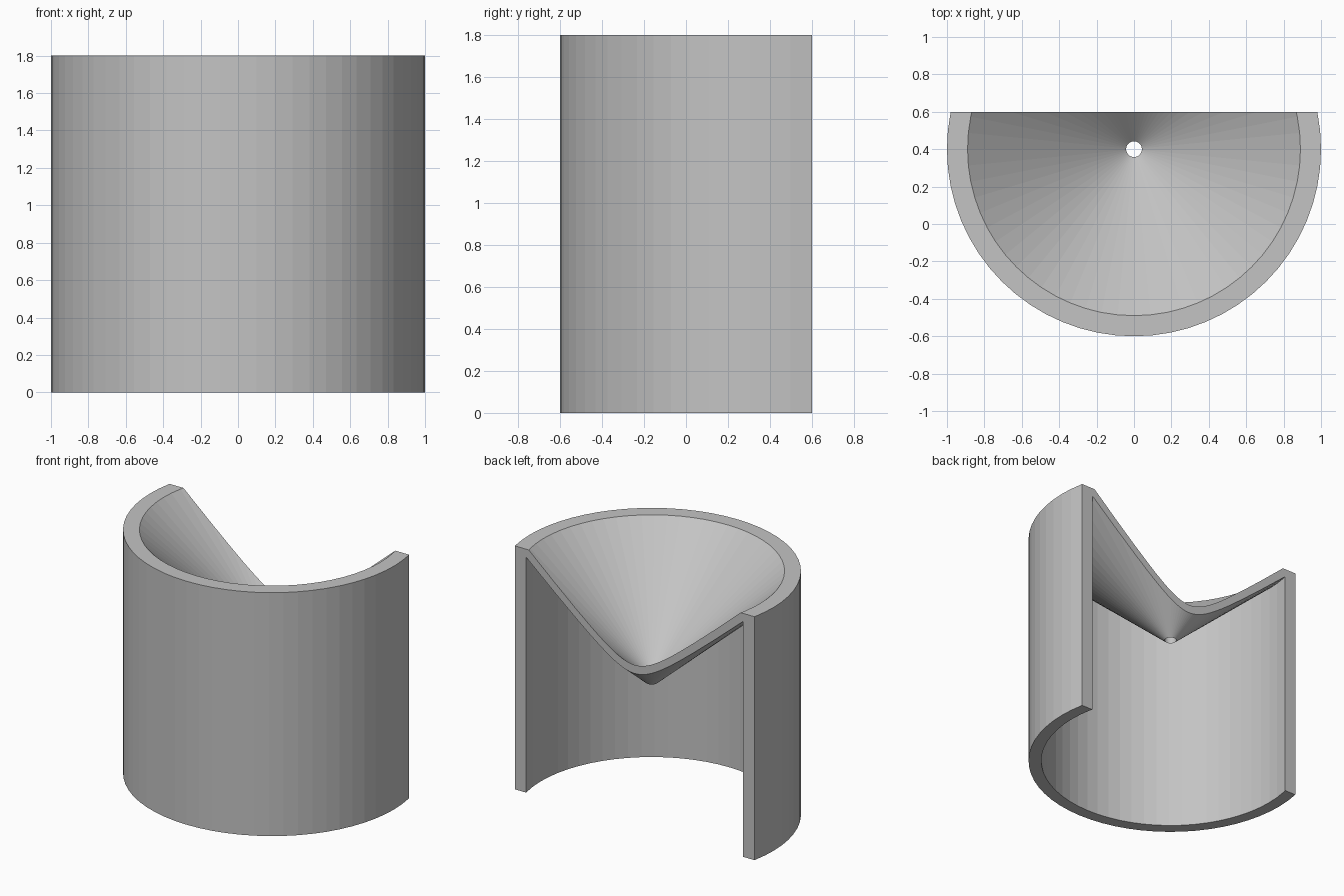
import bpy, bmesh, math
from mathutils import Vector

cube = bpy.data.objects.get("Cube")
if cube:
    bpy.data.objects.remove(cube, do_unlink=True)

SEGMENTS = 64
AXIS = Vector((0, 0.4, 0))
BACK_Y = 0.6

# Plain grey material
grey = bpy.data.materials.new("plain_grey")
grey.use_nodes = True
colour = (0.55, 0.55, 0.55, 1)
grey.diffuse_color = colour
grey.node_tree.nodes["Principled BSDF"].inputs["Base Color"].default_value = colour

# Wall and funnel cross-section as (radius, height)
profile = [
    (1.0, 0), (1.0, 1.8),        # outer wall
    (0.89, 1.8), (0.042, 1.04),  # funnel top side
    (0.042, 0.98),               # drain hole
    (0.91, 1.74), (0.91, 0),     # funnel underside and inner wall
]

# Revolve the section around the upright axis
bm = bmesh.new()
rings = []
for i in range(SEGMENTS):
    a = math.tau * i / SEGMENTS
    rings.append([bm.verts.new(AXIS + Vector((r * math.cos(a), r * math.sin(a), z)))
                  for r, z in profile])
for i, ring in enumerate(rings):
    following = rings[(i + 1) % SEGMENTS]
    for j in range(len(profile)):
        k = (j + 1) % len(profile)
        bm.faces.new((ring[j], following[j], following[k], ring[k]))

# Slice off the back and close the cut
bmesh.ops.bisect_plane(bm, geom=bm.verts[:] + bm.edges[:] + bm.faces[:],
                       plane_co=(0, BACK_Y, 0), plane_no=(0, 1, 0), clear_outer=True)
rim = [e for e in bm.edges if e.is_boundary]
cap = bmesh.ops.holes_fill(bm, edges=rim, sides=0)["faces"]
bmesh.ops.recalc_face_normals(bm, faces=bm.faces[:])
bmesh.ops.triangulate(bm, faces=cap, ngon_method='EAR_CLIP')

mesh = bpy.data.meshes.new("funnel_holder")
bm.to_mesh(mesh)
bm.free()
mesh.materials.append(grey)
holder = bpy.data.objects.new("funnel_holder", mesh)
bpy.context.collection.objects.link(holder)
